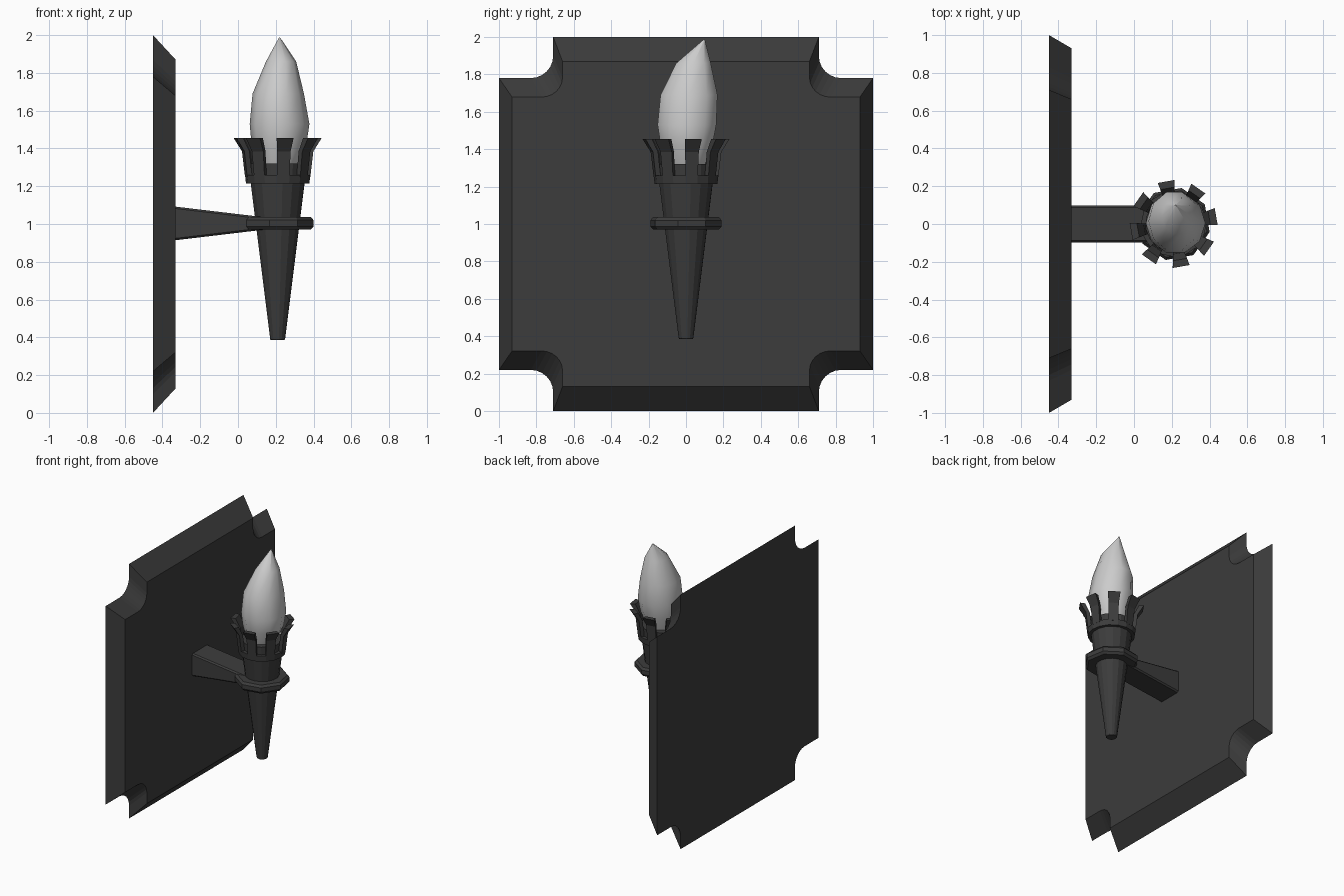
import bpy, bmesh
from math import sin, cos, pi, radians

if "Cube" in bpy.data.objects:
    bpy.data.objects.remove(bpy.data.objects["Cube"])

CX, CZ = 0.21, 1.0
TWIST = radians(10)

iron = bpy.data.materials.new("dark_iron")
iron.diffuse_color = (0.045, 0.045, 0.045, 1)
iron.use_nodes = True
iron.node_tree.nodes["Principled BSDF"].inputs["Base Color"].default_value = iron.diffuse_color


def make(name, bm, mat=iron):
    bmesh.ops.recalc_face_normals(bm, faces=bm.faces)
    me = bpy.data.meshes.new(name)
    bm.to_mesh(me)
    bm.free()
    ob = bpy.data.objects.new(name, me)
    bpy.context.collection.objects.link(ob)
    if mat:
        me.materials.append(mat)
    return ob


def loft(loops, closed=False):
    """Skin a list of equally long point loops; cap the ends unless closed."""
    bm = bmesh.new()
    rings = [[bm.verts.new(p) for p in loop] for loop in loops]
    n = len(rings[0])
    pairs = list(zip(rings, rings[1:])) + ([(rings[-1], rings[0])] if closed else [])
    for a, b in pairs:
        for i in range(n):
            j = (i + 1) % n
            bm.faces.new((a[i], a[j], b[j], b[i]))
    if not closed:
        bm.faces.new(rings[0])
        bm.faces.new(rings[-1])
    return bm


def ring(z, rx, n, ry=None, cx=CX, cy=0.0, turn=TWIST):
    ry = ry or rx
    return [(cx + rx * cos(turn + 2 * pi * i / n),
             cy + ry * sin(turn + 2 * pi * i / n), z) for i in range(n)]


# wall plate: square with filleted corner notches, bevelled toward the front
q = [(1.0, 0.78)]
q += [(0.83 - 0.12 * sin(t * pi / 12), 0.90 - 0.12 * cos(t * pi / 12)) for t in range(7)]
q += [(0.71, 1.0)]
outline = (q + [(-y, z) for y, z in reversed(q)]
           + [(-y, -z) for y, z in q] + [(y, -z) for y, z in reversed(q)])
make("wall_plate", loft([[(-0.45, y, CZ + z) for y, z in outline],
                         [(-0.33, y * 0.93, CZ + z * 0.87) for y, z in outline]]))


# tapered arm with chamfered long edges
def arm_section(x, w, h, c=0.01):
    return [(x, sy * a, 1.003 + sz * b) for sy, sz, a, b in (
        (1, 1, w, h - c), (1, 1, w - c, h), (-1, 1, w - c, h), (-1, 1, w, h - c),
        (-1, -1, w, h - c), (-1, -1, w - c, h), (1, -1, w - c, h), (1, -1, w, h - c))]


make("arm", loft([arm_section(-0.34, 0.097, 0.09), arm_section(0.13, 0.097, 0.034)]))

# torch handle
make("handle", loft([ring(0.385, 0.036, 16), ring(0.39, 0.04, 16), ring(1.21, 0.144, 16),
                     ring(1.32, 0.15, 16)]))

# octagonal band around the handle
band = [(0.10, 0.97), (0.18, 0.97), (0.195, 0.987), (0.195, 1.02), (0.18, 1.037), (0.10, 1.037)]
make("band", loft([ring(z, r, 8, turn=TWIST + pi / 8) for r, z in band], closed=True))

# crown collar
half = pi / 16
collar = [(0.135, 1.215), (0.168, 1.215), (0.173, 1.26), (0.14, 1.26)]
make("crown_collar", loft([ring(z, r, 16, turn=TWIST + half) for r, z in collar], closed=True))

# eight flared crown prongs
bm = bmesh.new()
for k in range(8):
    a = TWIST + k * pi / 4
    prev = None
    for z, ro, ri in ((1.25, 0.173, 0.145), (1.385, 0.189, 0.16), (1.455, 0.233, 0.195)):
        sec = [bm.verts.new((CX + r * cos(a + s * half), r * sin(a + s * half), z))
               for r, s in ((ro, -1), (ro, 1), (ri, 1), (ri, -1))]
        if prev:
            for i in range(4):
                j = (i + 1) % 4
                bm.faces.new((prev[i], prev[j], sec[j], sec[i]))
        else:
            bm.faces.new(sec)
        prev = sec
    bm.faces.new(prev)
make("crown_prongs", bm)

# flame with leaning tip
levels = [(1.30, 0.10, 0.10, 0.21, 0.0), (1.42, 0.145, 0.145, 0.217, 0.003),
          (1.53, 0.158, 0.165, 0.22, 0.005), (1.69, 0.136, 0.16, 0.213, 0.016),
          (1.86, 0.08, 0.097, 0.228, 0.04), (1.987, 0.003, 0.003, 0.22, 0.098)]
flame = make("flame", loft([ring(z, rx, 10, ry, cx, cy, 0) for z, rx, ry, cx, cy in levels]), None)
bpy.context.view_layer.objects.active = flame
flame.select_set(True)
bpy.ops.object.shade_smooth_by_angle(angle=radians(50))
